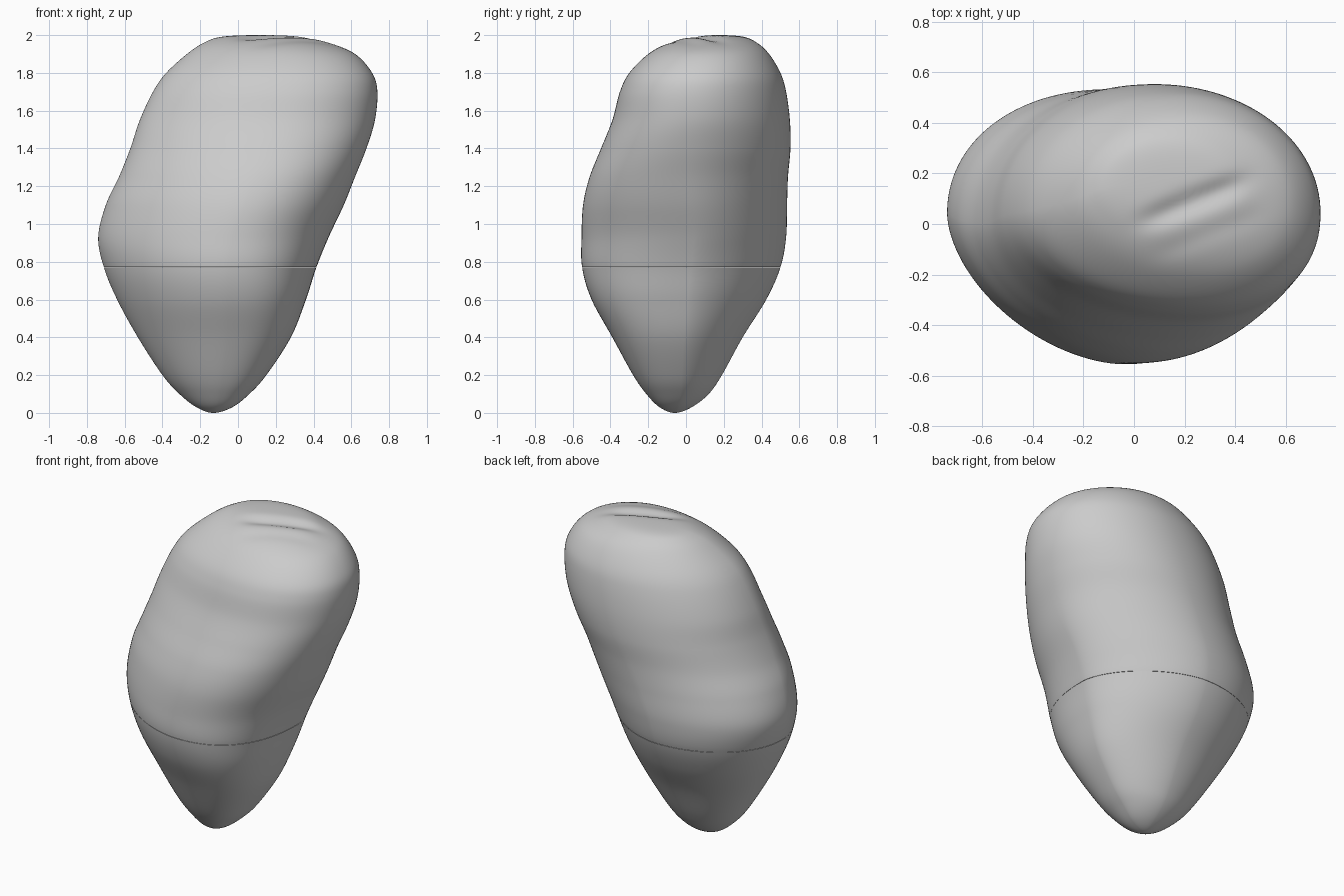
import bpy, bmesh, math

if "Cube" in bpy.data.objects:
    bpy.data.objects.remove(bpy.data.objects["Cube"])

# Section outline: z, left x, right x, front y, back y
KEYS = [
    (0.0, -0.13, -0.13, -0.06, -0.06),
    (0.03, -0.22, -0.03, -0.14, 0.03),
    (0.1, -0.31, 0.06, -0.21, 0.12),
    (0.2, -0.40, 0.15, -0.28, 0.19),
    (0.4, -0.53, 0.28, -0.39, 0.30),
    (0.6, -0.64, 0.36, -0.50, 0.425),
    (0.77, -0.71, 0.415, -0.55, 0.50),
    (0.93, -0.74, 0.48, -0.553, 0.53),
    (1.1, -0.70, 0.56, -0.545, 0.535),
    (1.25, -0.63, 0.62, -0.51, 0.54),
    (1.4, -0.57, 0.68, -0.45, 0.553),
    (1.55, -0.52, 0.725, -0.39, 0.55),
    (1.7, -0.45, 0.738, -0.35, 0.53),
    (1.8, -0.38, 0.71, -0.30, 0.50),
    (1.9, -0.27, 0.62, -0.20, 0.44),
    (1.96, -0.18, 0.48, -0.09, 0.375),
    (1.992, -0.08, 0.34, 0.03, 0.30),
    (2.0, 0.12, 0.12, 0.17, 0.17),
]
SPLIT, STEPS, SEGS = 6, 9, 128


def mirrored(k):
    return (k[0], k[2], k[1], k[4], k[3])


def section(i, t):
    """Smooth interpolation between key i and i+1, rounded at both poles."""
    n = len(KEYS)
    a = KEYS[i - 1] if i > 0 else mirrored(KEYS[1])
    b, c = KEYS[i], KEYS[i + 1]
    d = KEYS[i + 2] if i + 2 < n else mirrored(KEYS[n - 2])
    return [0.5 * (2 * q + (r - p) * t + (2 * p - 5 * q + 4 * r - s) * t * t
                   + (3 * q - p - 3 * r + s) * t ** 3) for p, q, r, s in zip(a, b, c, d)]


def crease(x, y, z):
    """Slanting folds in the top."""
    if z < 1.8:
        return z
    dx, dy = x - 0.24, y - 0.09
    along = dx * 0.93 + dy * 0.37
    across = -dx * 0.37 + dy * 0.93
    fade = math.exp(-(along / 0.22) ** 4)
    z -= 0.024 * fade * math.exp(-(across / 0.045) ** 2)
    return z - 0.006 * fade * math.exp(-((across + 0.14) / 0.045) ** 2)


def blend(z, z0, z1, v0, v1):
    t = min(max((z - z0) / (z1 - z0), 0), 1)
    return v0 + (v1 - v0) * t * t * (3 - 2 * t)


def ring_points(sec):
    z, xl, xr, yf, yb = sec
    rx, ry = (xr - xl) / 2, (yb - yf) / 2
    cx, cy = (xl + xr) / 2, (yf + yb) / 2
    xf, xb = cx + 0.17 * rx, cx + 0.02 * rx
    ym = cy + ry * blend(z, 0.9, 1.5, 0.10, -0.10)
    # Fullness of each quarter: 1 is elliptic, less is boxier, more is flatter
    back_right = blend(z, 0.8, 1.5, 1.18, 1.0)
    front_left = blend(z, 1.0, 1.7, 1.16, 1.04)
    front_right = blend(z, 0.5, 1.1, 0.80, 0.91)
    pts = []
    for j in range(SEGS):
        a = 2 * math.pi * j / SEGS
        c, s = math.cos(a), math.sin(a)
        x0, ye = (xb, yb) if s >= 0 else (xf, yf)
        xe = xr if c >= 0 else xl
        if s >= 0:
            p = back_right if c >= 0 else 0.96
        else:
            p = front_right if c >= 0 else front_left
        x = x0 + (xe - x0) * abs(c) ** p
        y = ym + (ye - ym) * abs(s) ** p
        pts.append((x, y, crease(x, y, z)))
    return pts


def shell(name, first, last, lift=0.0):
    bm = bmesh.new()
    rings = []
    for i in range(first, last):
        for k in range(STEPS + (i == last - 1)):
            sec = section(i, k / STEPS)
            if i == first and k == 0:
                sec[0] += lift  # hairline gap at the seam
            if sec[2] - sec[1] < 1e-4:
                rings.append([bm.verts.new((sec[1], sec[3], crease(sec[1], sec[3], sec[0])))])
            else:
                rings.append([bm.verts.new(p) for p in ring_points(sec)])
    for lo, hi in zip(rings, rings[1:]):
        for j in range(SEGS):
            n = (j + 1) % SEGS
            if len(lo) == 1:
                bm.faces.new((lo[0], hi[n], hi[j]))
            elif len(hi) == 1:
                bm.faces.new((lo[j], lo[n], hi[0]))
            else:
                bm.faces.new((lo[j], lo[n], hi[n], hi[j]))
    for f in bm.faces:
        f.smooth = True
    # Flat faces where the two parts meet
    for ring in (rings[0], rings[-1]):
        if len(ring) > 1:
            bm.faces.new(ring if ring is rings[-1] else ring[::-1])
            for a, b in zip(ring, ring[1:] + ring[:1]):
                bm.edges.get((a, b)).smooth = False
    me = bpy.data.meshes.new(name)
    bm.to_mesh(me)
    bm.free()
    ob = bpy.data.objects.new(name, me)
    bpy.context.collection.objects.link(ob)


# Tapered base and leaning upper body, meeting at the seam
shell("stone_base", 0, SPLIT)
shell("stone_top", SPLIT, len(KEYS) - 1, 0.002)
